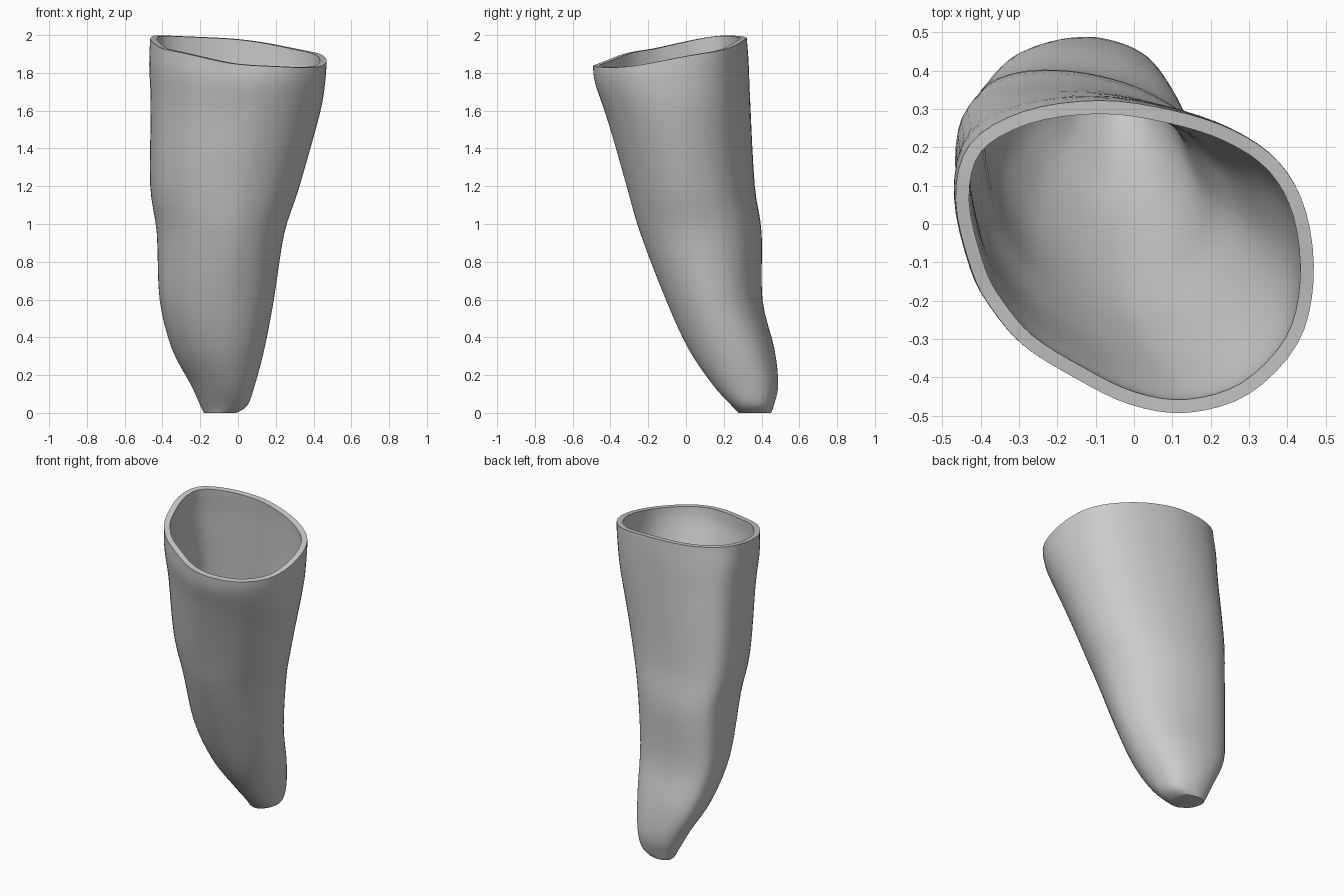
import bpy
import bmesh
import math
from mathutils import Vector

cube = bpy.data.objects.get("Cube")
if cube:
    bpy.data.objects.remove(cube, do_unlink=True)

# Outline of the mouth (and foot) and of the middle, scaled to a unit box
MOUTH = [(1, -.16), (.96, .28), (.81, .6), (.55, .81), (.2, .94), (-.2, 1), (-.62, .93), (-.92, .72), (-1, .36),
         (-.91, -.09), (-.8, -.33), (-.62, -.57), (-.33, -.78), (-.02, -.95), (.3, -1), (.64, -.88), (.91, -.56)]
MIDDLE = [(1, -.1), (.92, .3), (.74, .58), (.5, .77), (.2, .91), (-.2, 1), (-.62, .99), (-.92, .83), (-1, .46),
          (-.93, -.05), (-.79, -.38), (-.58, -.66), (-.3, -.86), (0, -.97), (.3, -.97), (.64, -.8), (.89, -.48)]

# Height, then left, right, front and back limits of the body
LEVELS = [(0, -.18, -.01, .28, .45), (.04, -.2, .05, .24, .465), (.15, -.25, .09, .14, .488),
          (.34, -.35, .14, .01, .467), (.6, -.415, .19, -.11, .402), (.95, -.43, .245, -.245, .397),
          (1.2, -.465, .325, -.317, .36), (1.6, -.462, .432, -.425, .34),
          (1.8, -.47, .462, -.48, .332), (1.925, -.465, .468, -.492, .322)]

WALL = 0.035
PROFILE_STEPS = 4
LEVEL_STEPS = 4


def spline(points, steps, closed):
    """Catmull-Rom curve through points of any dimension."""
    pts = [Vector(p) for p in points]
    n = len(pts)

    def at(i):
        return pts[i % n] if closed else pts[max(0, min(n - 1, i))]

    result = []
    for i in range(n if closed else n - 1):
        a, b, c, d = at(i - 1), at(i), at(i + 1), at(i + 2)
        for s in range(steps):
            t = s / steps
            result.append(b + (c - a) * (t / 2)
                          + (a * 2 - b * 5 + c * 4 - d) * (t * t / 2)
                          + (b * 3 - a - c * 3 + d) * (t ** 3 / 2))
    if not closed:
        result.append(pts[-1])
    return result


mouth = spline(MOUTH, PROFILE_STEPS, True)
middle = spline(MIDDLE, PROFILE_STEPS, True)


def body_ring(level):
    """One cross-section, tilting with the slanted mouth near the top."""
    z, left, right, front, back = level
    rise = z / LEVELS[-1][0]
    # rounder at the mouth and at the foot than in between
    blend = min(1, max(0, (z - 1.2) / 0.7, 1 - z / 0.6)) ** 1.5
    ring = []
    for i, (low, high) in enumerate(zip(middle, mouth)):
        p = low.lerp(high, blend)
        angle = math.tau * i / len(mouth)
        x = (left + right) / 2 + p.x * (right - left) / 2
        y = (front + back) / 2 + p.y * (back - front) / 2
        tilt = (0.16 * y - 0.09 * x + 0.004 * math.sin(5 * angle)) * rise ** 5
        ring.append((x, y, z + tilt))
    return ring


# Hollow tapering body
bm = bmesh.new()
rings = [[bm.verts.new(co) for co in body_ring(level)]
         for level in spline(LEVELS, LEVEL_STEPS, False)]
for lower, upper in zip(rings, rings[1:]):
    for i in range(len(lower)):
        j = (i + 1) % len(lower)
        bm.faces.new((lower[i], lower[j], upper[j], upper[i]))
bm.faces.new(rings[0][::-1])
bmesh.ops.recalc_face_normals(bm, faces=bm.faces)
mesh = bpy.data.meshes.new("hollow_body")
bm.to_mesh(mesh)
bm.free()
body = bpy.data.objects.new("hollow_body", mesh)
bpy.context.collection.objects.link(body)

# Plain grey material
grey = bpy.data.materials.new("plain_grey")
grey.use_nodes = True
grey.diffuse_color = (0.6, 0.6, 0.6, 1)
grey.node_tree.nodes["Principled BSDF"].inputs["Base Color"].default_value = (0.6, 0.6, 0.6, 1)
mesh.materials.append(grey)

# Wall thickness, growing inwards
shell = body.modifiers.new("wall", "SOLIDIFY")
shell.thickness = WALL
shell.offset = -1

bpy.ops.object.select_all(action="DESELECT")
body.select_set(True)
bpy.context.view_layer.objects.active = body
bpy.ops.object.modifier_apply(modifier=shell.name)
bpy.ops.object.shade_smooth_by_angle(angle=math.radians(40))
